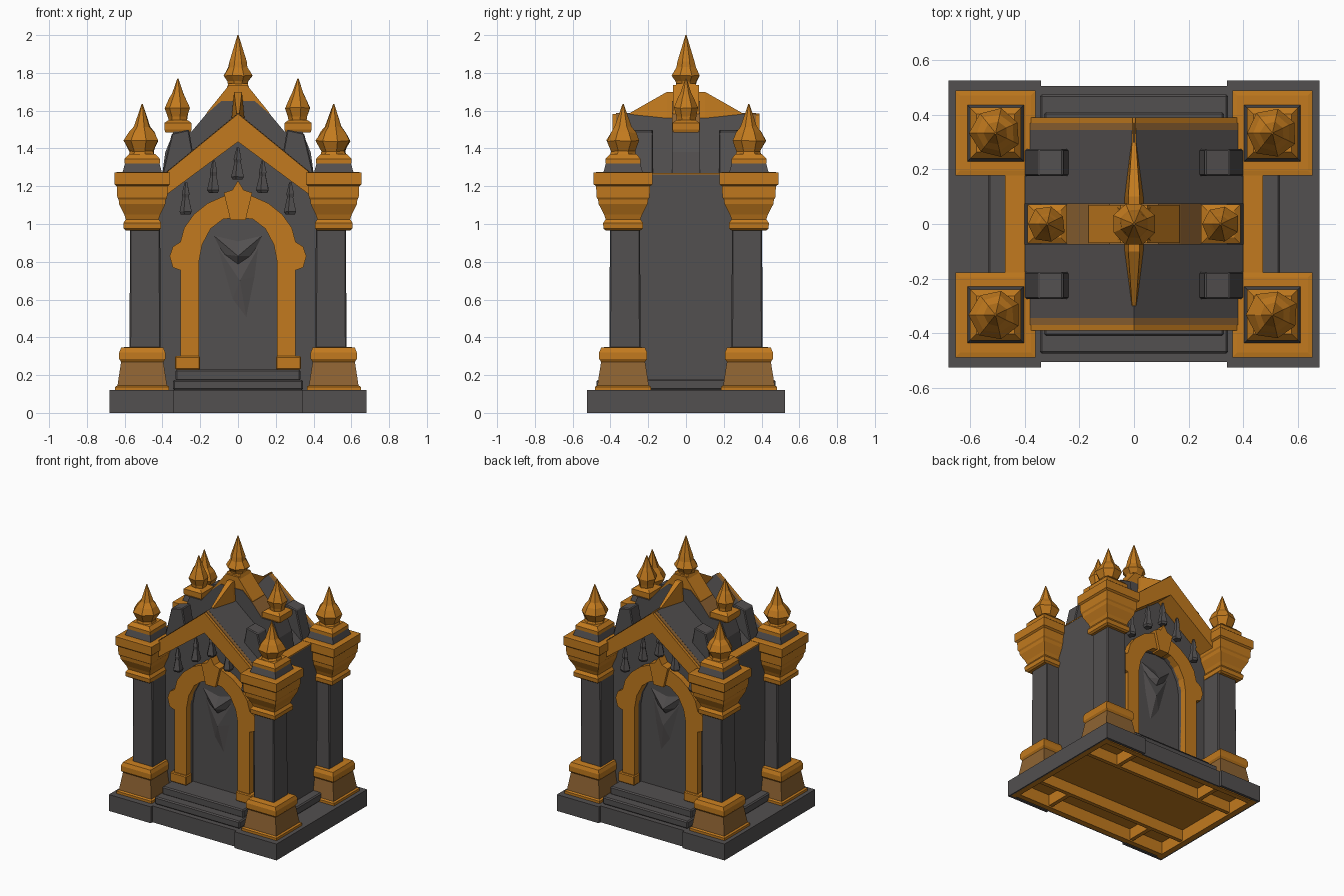
import bpy, bmesh, math, random
from mathutils import Vector

if "Cube" in bpy.data.objects:
    bpy.data.objects.remove(bpy.data.objects["Cube"])
random.seed(4)

def mat(name, c):
    m = bpy.data.materials.new(name)
    m.diffuse_color = (*c, 1)
    m.use_nodes = True
    m.node_tree.nodes["Principled BSDF"].inputs["Base Color"].default_value = m.diffuse_color
    return m

GREY = mat("dark stone", (0.085, 0.079, 0.079))
ORANGE = mat("orange trim", (0.54, 0.195, 0.013))
BROWN = mat("worn brown", (0.27, 0.125, 0.032))

def finish(name, bm, m, bevel=0, m2=None, rule=None):
    bmesh.ops.recalc_face_normals(bm, faces=bm.faces)
    me = bpy.data.meshes.new(name)
    me.materials.append(m)
    if m2:
        me.materials.append(m2)
        for f in bm.faces:
            f.material_index = int(rule(f))
    bm.to_mesh(me)
    bm.free()
    ob = bpy.data.objects.new(name, me)
    bpy.context.collection.objects.link(ob)
    if bevel:
        b = ob.modifiers.new("chamfer", 'BEVEL')
        b.width, b.segments = bevel, 1
    return ob

def box(name, x0, x1, y0, y1, z0, z1, m, bevel=0, **kw):
    bm = bmesh.new()
    bmesh.ops.create_cube(bm, size=1)
    for v in bm.verts:
        v.co = Vector(((x0 + x1) / 2 + v.co.x * (x1 - x0), (y0 + y1) / 2 + v.co.y * (y1 - y0),
                       (z0 + z1) / 2 + v.co.z * (z1 - z0)))
    return finish(name, bm, m, bevel, **kw)

def prism(name, pts, y0, y1, m, bevel=0, **kw):
    """Outline in x-z, extruded from y0 to y1."""
    bm = bmesh.new()
    a = [bm.verts.new((x, y0, z)) for x, z in pts]
    b = [bm.verts.new((x, y1, z)) for x, z in pts]
    bm.faces.new(a)
    bm.faces.new(b[::-1])
    for i in range(len(pts)):
        j = (i + 1) % len(pts)
        bm.faces.new((a[i], a[j], b[j], b[i]))
    return finish(name, bm, m, bevel, **kw)

def stack(name, x, y, prof, m, n=4, jit=0, sy=1, **kw):
    """Rings of (half width, z); four sides give a square section."""
    bm = bmesh.new()
    k = 1 / math.cos(math.pi / 4) if n == 4 else 1.06
    rings = []
    for r, z in prof:
        ring = []
        for i in range(n):
            a = math.tau * (i + 0.5) / n
            rr = r * k * (1 + random.uniform(-jit, jit))
            ring.append(bm.verts.new((x + rr * math.cos(a), y + sy * rr * math.sin(a),
                                      z + random.uniform(-jit, jit) * r * 0.6)))
        rings.append(ring)
    for a, b in zip(rings, rings[1:]):
        for i in range(n):
            j = (i + 1) % n
            bm.faces.new((a[i], a[j], b[j], b[i]))
    bm.faces.new(rings[0])
    bm.faces.new(rings[-1])
    return finish(name, bm, m, **kw)

def fold(name, pts, y, apex):
    """Cloth fold: outline on the wall raised to one point."""
    bm = bmesh.new()
    vs = [bm.verts.new((px, y, pz)) for px, pz in pts]
    top = bm.verts.new(apex)
    bm.faces.new(vs)
    for i in range(len(vs)):
        bm.faces.new((vs[i], vs[(i + 1) % len(vs)], top))
    finish(name, bm, GREY)

def both(half):
    """Right half outline from bottom to top centre, completed by mirroring."""
    return half + [(-x, z) for x, z in reversed(half) if x > 0]

# Plinth: slab, outer walls, hollow orange underside with ribs
box("plinth_middle", -0.34, 0.34, -0.505, 0.505, 0.10, 0.12, GREY)
for s in (-1, 1):
    x0, x1 = sorted((s * 0.34, s * 0.68))
    box("plinth_end_slab", x0, x1, -0.525, 0.525, 0.10, 0.12, GREY)
    x0, x1 = sorted((s * 0.66, s * 0.68))
    box("plinth_end_wall", x0, x1, -0.525, 0.525, 0, 0.11, GREY)
    for t in (-1, 1):
        y0, y1 = sorted((t * 0.505, t * 0.525))
        x0, x1 = sorted((s * 0.34, s * 0.68))
        box("plinth_corner_wall", x0, x1, y0, y1, 0, 0.11, GREY)
    y0, y1 = sorted((s * 0.485, s * 0.505))
    box("plinth_front_wall_left", -0.345, -0.068, y0, y1, 0, 0.11, GREY)
    box("plinth_front_wall_right", -0.068, 0.345, y0, y1, 0, 0.11, GREY)
    # underside rim and ribs
    x0, x1 = sorted((s * 0.63, s * 0.67))
    box("under_rim_end", x0, x1, -0.505, 0.505, -0.0005, 0.1, ORANGE)
    y0, y1 = sorted((s * 0.455, s * 0.495))
    box("under_rim_side", -0.66, 0.66, y0, y1, -0.0005, 0.1, ORANGE)
    box("under_rib_long", -0.64, 0.64, s * 0.25 - 0.015, s * 0.25 + 0.015, 0.01, 0.1, ORANGE)
    for t in (-1, 1):
        y0, y1 = sorted((t * 0.25, t * 0.46))
        box("under_rib_short", s * 0.36 - 0.015, s * 0.36 + 0.015, y0, y1, 0.01, 0.1, ORANGE)
box("under_ceiling", -0.64, 0.64, -0.47, 0.47, 0.092, 0.099, ORANGE)

# Steps
box("lower_step", -0.345, 0.345, -0.475, 0.475, 0.12, 0.175, GREY, 0.008)
box("side_step", -0.535, 0.535, -0.23, 0.23, 0.12, 0.18, GREY, 0.008)
box("upper_step", -0.33, 0.33, -0.41, 0.41, 0.17, 0.23, GREY, 0.008)

# Body core, gabled end walls with an arched opening, orange wall tops
outer = [(0.27, 0.25), (0.305, 0.30), (0.305, 0.755), (0.345, 0.77), (0.362, 0.83), (0.345, 0.88), (0.305, 0.905),
         (0.285, 0.98), (0.235, 1.05), (0.16, 1.11), (0.07, 1.15), (0, 1.16)]
inner = [(0.207, 0.25), (0.207, 0.80), (0.19, 0.89), (0.145, 0.975), (0.08, 1.025), (0, 1.035)]
gable = [(0.47, 0.12), (0.47, 1.262), (0.41, 1.262), (0.40, 1.2), (0, 1.53)]
prism("body_core", both(gable), -0.225, 0.225, GREY)
for s in (-1, 1):
    for t in (-1, 1):
        half = gable + inner[::-1] + [(0.207, 0.12)]
        prism("end_wall", [(t * x, z) for x, z in half], s * 0.255, s * 0.22, GREY)
    x0, x1 = sorted((s * 0.40, s * 0.472))
    box("wall_top", x0, x1, -0.27, 0.27, 1.262, 1.27, ORANGE)

# Corner pillars
finial = [(0.07, 1.35), (0.06, 1.385), (0.088, 1.44), (0.066, 1.485), (0.042, 1.515), (0.003, 1.635)]
for sx in (-1, 1):
    for sy in (-1, 1):
        x, y = sx * 0.507, sy * 0.333
        stack("pillar_foot", x, y, [(0.143, 0.12), (0.143, 0.138), (0.131, 0.145), (0.112, 0.27), (0.122, 0.285),
              (0.122, 0.32), (0.112, 0.345), (0.08, 0.35)], ORANGE, sy=1.04, m2=BROWN,
              rule=lambda f: 0.19 < f.calc_center_median().z < 0.23)
        stack("pillar_shaft", x + sx * -0.015, y - sy * 0.01, [(0.082, 0.33), (0.08, 1.0)], GREY, bevel=0.006)
        stack("pillar_capital", x, y, [(0.085, 0.965), (0.098, 0.975), (0.1, 1.005), (0.087, 1.025), (0.095, 1.05),
              (0.122, 1.105), (0.125, 1.13), (0.132, 1.14), (0.135, 1.2), (0.147, 1.21), (0.147, 1.272),
              (0.13, 1.275)], ORANGE, sy=1.06)
        stack("finial_plinth", x, y, [(0.105, 1.27), (0.09, 1.325)], GREY)
        stack("finial_collar", x, y, [(0.093, 1.32), (0.093, 1.345), (0.07, 1.37)], ORANGE)
        stack("pillar_finial", x, y, finial, ORANGE, n=7, jit=0.07)

# Roof shell with worn edges, and gable trims
shell = [(0, 1.588), (0.412, 1.25), (0.412, 1.20), (0, 1.52), (-0.412, 1.20), (-0.412, 1.25)]
prism("roof", shell, -0.345, 0.345, GREY)
for s in (-1, 1):
    prism("roof_worn_edge", [(x, z - 0.001) for x, z in shell], s * 0.34, s * 0.37, BROWN)
    chev = [(0, 1.583), (0.412, 1.246), (0.412, 1.13), (0, 1.435), (-0.412, 1.13), (-0.412, 1.246)]
    prism("gable_trim", chev, s * 0.39, s * 0.25, ORANGE)
    # Door arch: each half is an outline of its own
    for t in (-1, 1):
        ring = [(t * x, z) for x, z in outer + inner[::-1]]
        prism("door_arch", ring, s * 0.30, s * 0.245, ORANGE)
        x0, x1 = sorted((t * 0.2, t * 0.333))
        y0, y1 = sorted((s * 0.315, s * 0.245))
        box("arch_foot", x0, x1, y0, y1, 0.23, 0.30, ORANGE, 0.006)
    prism("keystone", both([(0.04, 1.02), (0.075, 1.165), (0.03, 1.18), (0, 1.23)]),
          s * 0.32, s * 0.245, ORANGE)
    # Draped cloth in the doorway
    fold("cloth_swag", [(-0.13, 0.94), (0, 0.91), (0.13, 0.94), (0.075, 0.83), (0, 0.77), (-0.08, 0.84)],
         s * 0.224, (0, s * 0.27, 0.83))
    fold("cloth_tail", [(-0.11, 0.88), (0.11, 0.88), (0.09, 0.72), (0.045, 0.5), (-0.03, 0.6)],
         s * 0.224, (0.01, s * 0.25, 0.70))
    # Hanging tassels under the gable
    for tx, tz in ((-0.275, 1.05), (-0.128, 1.165), (0, 1.235), (0.132, 1.165), (0.278, 1.05)):
        stack("tassel", tx, s * 0.305, [(0.026, tz), (0.034, tz + 0.015), (0.017, tz + 0.09), (0.021, tz + 0.11),
              (0.007, tz + 0.17)], GREY, n=5, jit=0.06)

# Cross rib over the roof, corner blocks and ridge finials
prism("cross_rib", both([(0.41, 1.2), (0.385, 1.38), (0.34, 1.49), (0.245, 1.49), (0.17, 1.58), (0.09, 1.65)]),
      -0.075, 0.075, GREY, m2=BROWN,
      rule=lambda f: f.normal.z > 0.6 and f.calc_center_median().z > 1.5)
for sx in (-1, 1):
    for sy in (-1, 1):
        y0, y1 = sorted((sy * 0.175, sy * 0.275))
        prism("roof_block", [(sx * 0.412, 1.22), (sx * 0.35, 1.48), (sx * 0.26, 1.50), (sx * 0.235, 1.36)],
              y0, y1, GREY, 0.006)
    x = sx * 0.318
    stack("side_finial_base", x, 0, [(0.066, 1.485), (0.072, 1.5), (0.072, 1.535), (0.05, 1.55)], ORANGE)
    stack("side_finial", x, 0, [(0.046, 1.54), (0.05, 1.57), (0.064, 1.615), (0.04, 1.67), (0.03, 1.69),
                                (0.003, 1.77)], ORANGE, n=7, jit=0.07)

# Central spire
prism("spire_foot", both([(0.17, 1.56), (0.165, 1.59), (0.06, 1.72), (0.05, 1.735)]), -0.07, 0.07, ORANGE)
bm = bmesh.new()                      # tapered ridge fin along y
secs = [(-0.30, 0.012, 1.586), (-0.1, 0.035, 1.70), (0.1, 0.035, 1.70), (0.30, 0.012, 1.586), (0.39, 0.008, 1.586)]
rows = [[bm.verts.new(p) for p in ((-w, y, 1.55), (w, y, 1.55), (w * 0.6, y, z), (-w * 0.6, y, z))]
        for y, w, z in secs]
for a, b in zip(rows, rows[1:]):
    for i in range(4):
        bm.faces.new((a[i], a[(i + 1) % 4], b[(i + 1) % 4], b[i]))
bm.faces.new(rows[0])
bm.faces.new(rows[-1])
finish("ridge_fin", bm, ORANGE)
stack("spire_collar", 0, 0, [(0.068, 1.70), (0.05, 1.745)], ORANGE)
stack("spire_finial", 0, 0, [(0.05, 1.73), (0.056, 1.755), (0.077, 1.785), (0.052, 1.83), (0.046, 1.86),
                             (0.003, 2.0)], ORANGE, n=8, jit=0.05)
